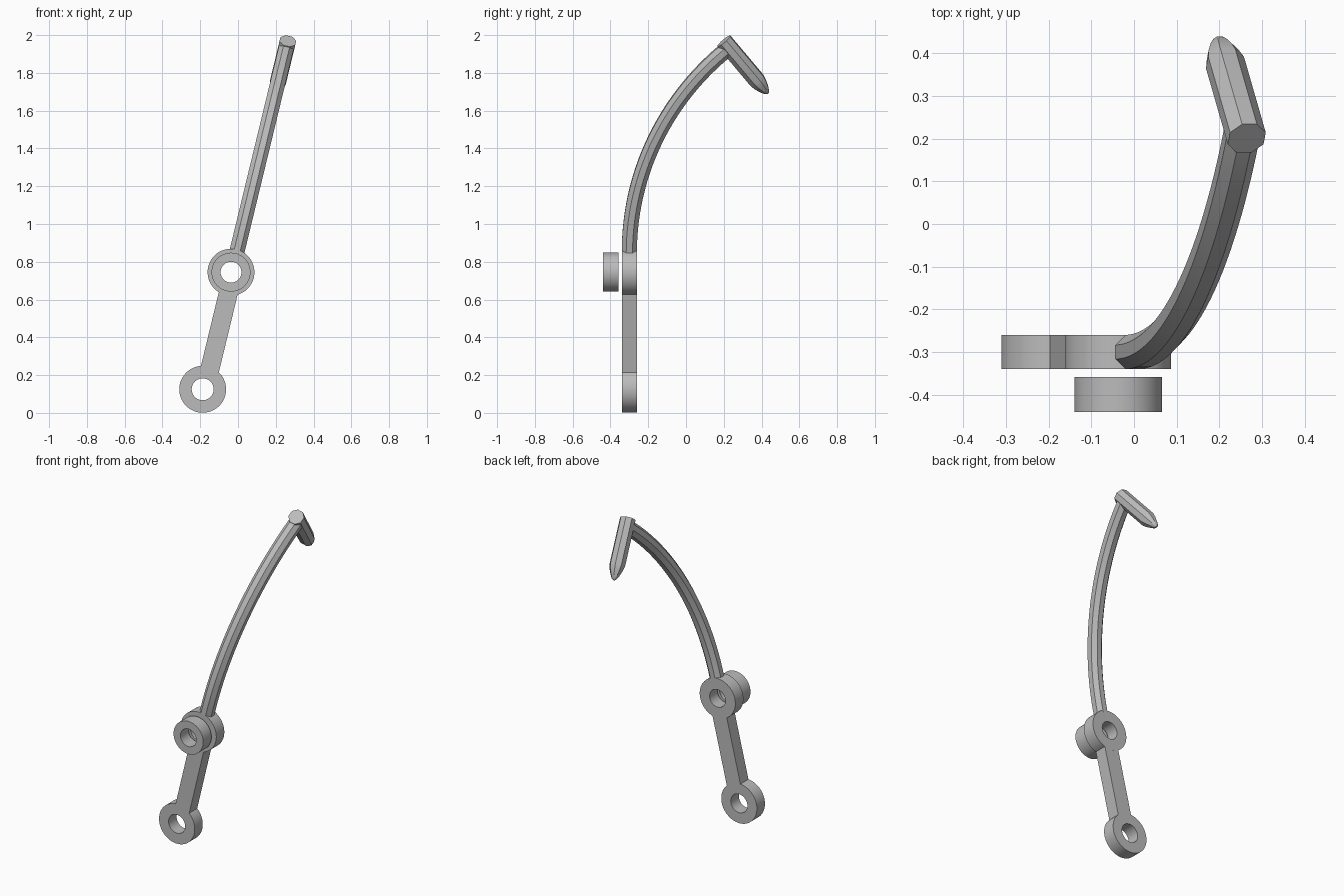
import bpy, bmesh
from math import sin, cos, pi, asin, hypot, radians
from mathutils import Vector

cube = bpy.data.objects.get("Cube")
if cube:
    bpy.data.objects.remove(cube)

grey = bpy.data.materials.new("plain grey")
grey.use_nodes = True
grey.diffuse_color = (0.5, 0.5, 0.5, 1)
grey.node_tree.nodes["Principled BSDF"].inputs["Base Color"].default_value = (0.5, 0.5, 0.5, 1)

# Everything is laid out upright around the pivot, then leaned sideways
PIVOT = Vector((-0.037, 0, 0.745))
LEAN = radians(13.6)
Y_MID, HALF = -0.30, 0.04


def finish(name, bm):
    bmesh.ops.recalc_face_normals(bm, faces=bm.faces)
    mesh = bpy.data.meshes.new(name)
    bm.to_mesh(mesh)
    bm.free()
    mesh.materials.append(grey)
    ob = bpy.data.objects.new(name, mesh)
    bpy.context.collection.objects.link(ob)
    ob.location = PIVOT
    ob.rotation_euler.y = LEAN
    bpy.ops.object.select_all(action="DESELECT")
    ob.select_set(True)
    bpy.context.view_layer.objects.active = ob
    bpy.ops.object.shade_smooth_by_angle(angle=radians(30))
    return ob


def bridge(bm, a, b):
    for i in range(len(a)):
        j = (i + 1) % len(a)
        bm.faces.new((a[i], a[j], b[j], b[i]))


def ring(name, z, outer, inner, y0, y1, n=64):
    """Flat ring with its hole running front to back."""
    bm = bmesh.new()
    loops = [[bm.verts.new((r * cos(2 * pi * i / n), y, z + r * sin(2 * pi * i / n)))
              for i in range(n)]
             for r, y in ((outer, y0), (outer, y1), (inner, y1), (inner, y0))]
    for k in range(4):
        bridge(bm, loops[k], loops[(k + 1) % 4])
    return finish(name, bm)


def octagon_sweep(name, stations):
    """Stations are (y, z, angle from vertical, half width across flats)."""
    bm = bmesh.new()
    loops = []
    for y, z, ang, half in stations:
        normal = Vector((0, cos(ang), -sin(ang)))
        r = half / cos(pi / 8)
        loop = []
        for i in range(8):
            a = pi / 8 + i * pi / 4
            loop.append(bm.verts.new(Vector((0.005 + r * cos(a), y, z)) + normal * r * sin(a)))
        loops.append(loop)
    for a, b in zip(loops, loops[1:]):
        bridge(bm, a, b)
    bm.faces.new(loops[0])
    bm.faces.new(loops[-1])
    return finish(name, bm)


# Lever: two rings joined by a bar, plus a separate collar in front
LOWER = -0.638
ring("lower_ring", LOWER, 0.124, 0.058, Y_MID - HALF, Y_MID + HALF)
ring("pivot_ring", 0, 0.124, 0.055, Y_MID - HALF, Y_MID + HALF)
ring("front_collar", 0, 0.103, 0.055, -0.44, -0.358)

bm = bmesh.new()
bmesh.ops.create_cube(bm, size=1)
for v in bm.verts:
    v.co = (0.012 + v.co.x * 0.1, Y_MID + v.co.y * 0.0795,
            LOWER / 2 + v.co.z * (-LOWER - 0.18))
finish("lever_bar", bm)

# Curved arm: an arc that starts upright and bends backwards
START = 0.11
end_y, end_z = 0.229, 1.2255
dy, dz = end_y - Y_MID, end_z - START
radius = hypot(dy, dz) ** 2 / (2 * dy)
bend = asin(dz / radius)
STEPS = 28
octagon_sweep("curved_arm", [
    (Y_MID + radius * (1 - cos(t)), START + radius * sin(t), t, HALF)
    for t in (bend * i / STEPS for i in range(STEPS + 1))])

# Hook: rod square to the end of the arm, with a blunt point
hook = bend + pi / 2
profile = [(-0.045, 0.043), (0.235, 0.043), (0.265, 0.036),
           (0.295, 0.025), (0.316, 0.014), (0.325, 0.004)]
octagon_sweep("hook_rod", [
    (end_y + s * sin(hook), end_z + s * cos(hook), hook, half) for s, half in profile])
